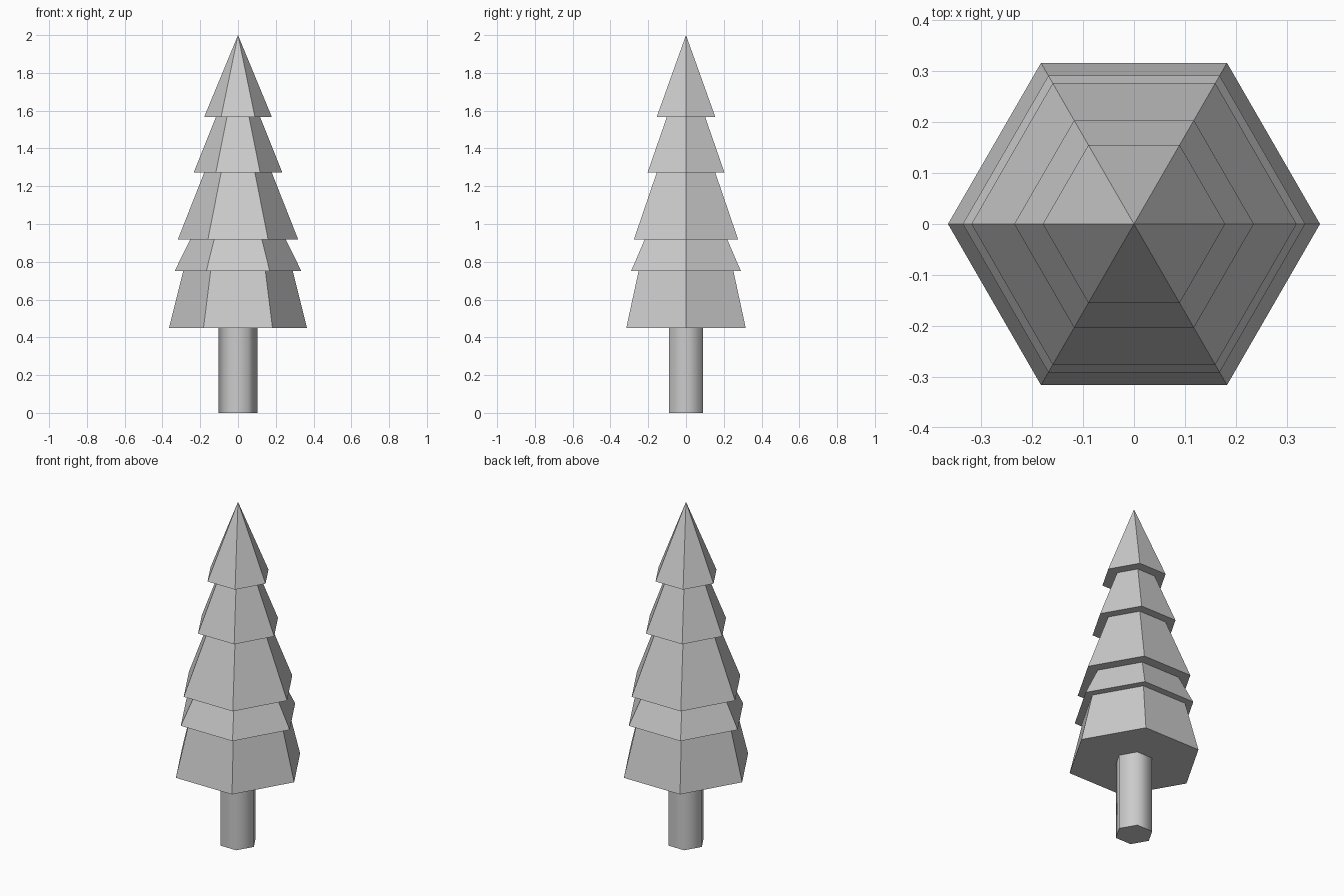
import bpy, bmesh
from math import cos, sin, pi

if "Cube" in bpy.data.objects:
    bpy.data.objects.remove(bpy.data.objects["Cube"])

SIDES = 6


def lathe(name, profile):
    """Revolve (radius, z) points into a closed hexagonal solid; radius 0 is a tip."""
    bm = bmesh.new()
    rings = []
    for r, z in profile:
        count = SIDES if r else 1
        rings.append([bm.verts.new((r * cos(2 * pi * i / SIDES),
                                    r * sin(2 * pi * i / SIDES), z)) for i in range(count)])
    bm.faces.new(rings[0][::-1])
    for a, b in zip(rings, rings[1:]):
        for i in range(SIDES):
            j = (i + 1) % SIDES
            bm.faces.new((a[i], a[j], b[0]) if len(b) == 1 else (a[i], a[j], b[j], b[i]))
    if len(rings[-1]) > 1:
        bm.faces.new(rings[-1])
    bmesh.ops.recalc_face_normals(bm, faces=bm.faces)
    mesh = bpy.data.meshes.new(name)
    bm.to_mesh(mesh)
    bm.free()
    obj = bpy.data.objects.new(name, mesh)
    bpy.context.collection.objects.link(obj)
    return obj


# Trunk: hexagonal post with smooth sides and flat ends
trunk = lathe("trunk", [(0.103, 0), (0.103, 0.45)])
for face in trunk.data.polygons:
    face.use_smooth = abs(face.normal.z) < 0.5

# Foliage: stepped tiers (bottom radius, bottom z, top radius, top z)
tiers = [(0.365, 0.45, 0.29, 0.75),
         (0.336, 0.75, 0.253, 0.917),
         (0.319, 0.917, 0.179, 1.272),
         (0.235, 1.272, 0.117, 1.567),
         (0.179, 1.567, 0, 2.0)]
profile = []
for r0, z0, r1, z1 in tiers:
    profile += [(r0, z0), (r1, z1)]
lathe("foliage", profile)
